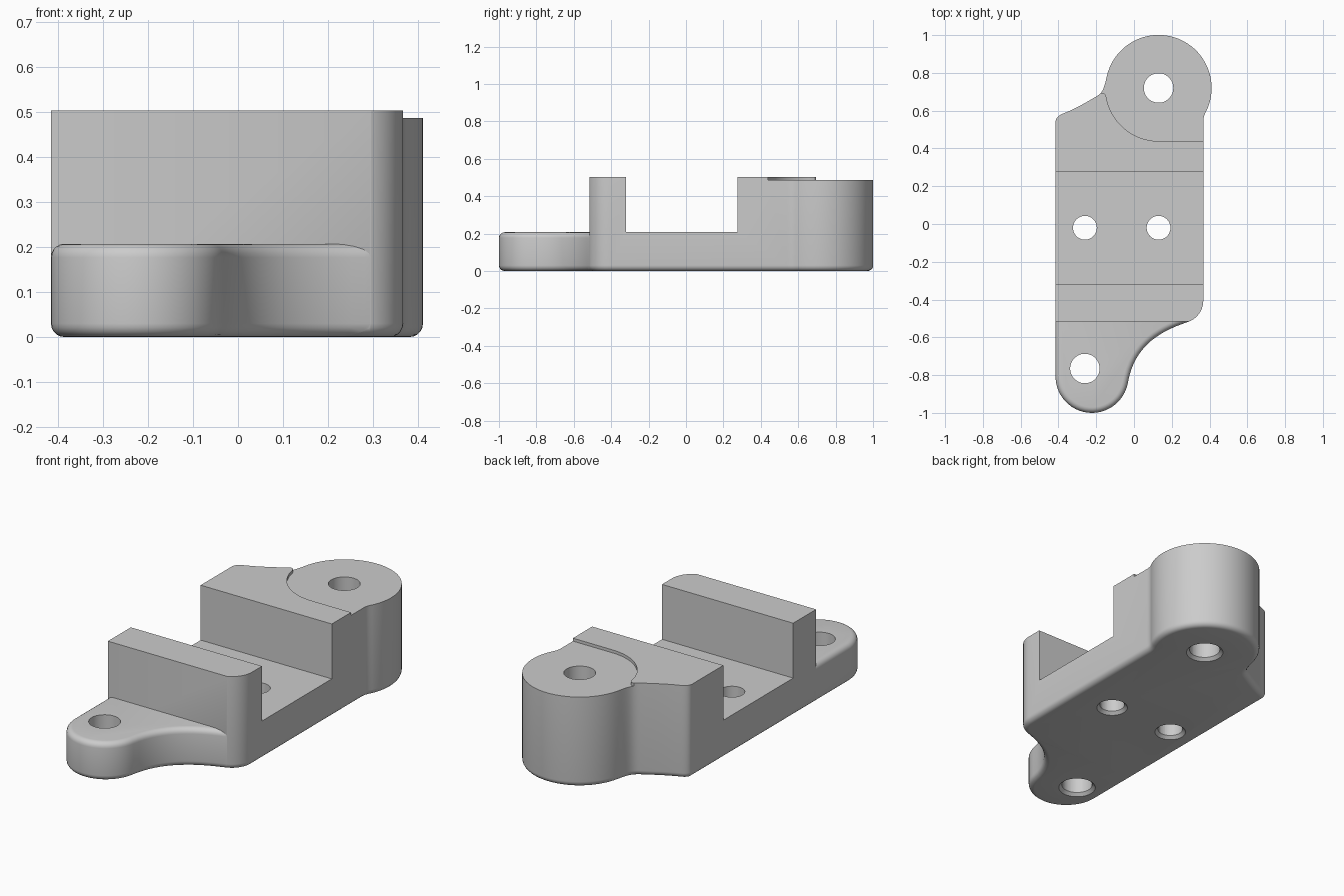
import bpy, bmesh
from math import cos, sin, radians
from mathutils import Vector
from mathutils.geometry import interpolate_bezier

if "Cube" in bpy.data.objects:
    bpy.data.objects.remove(bpy.data.objects["Cube"])

grey = bpy.data.materials.new("plain grey")
colour = (0.6, 0.6, 0.6, 1)
grey.diffuse_color = colour
grey.use_nodes = True
grey.node_tree.nodes["Principled BSDF"].inputs["Base Color"].default_value = colour

ROUND = 0.03          # edge rounding radius
PLATE, TOP = 0.207, 0.503
WALL_FRONT = -0.515
BOSS = (0.13, 0.72)


def arc(centre, r, start, end, n=24):
    angles = [radians(start + (end - start) * i / n) for i in range(n + 1)]
    return [(centre[0] + r * cos(a), centre[1] + r * sin(a)) for a in angles]


def blend(*points, n=10):
    """Interior points of a bezier blend, without its two ends."""
    curve = interpolate_bezier(*[Vector((*p, 0)) for p in points], n)
    return [(p.x, p.y) for p in curve[1:-1]]


def prism(name, outline, z0, z1, rounded=(), keep=0):
    """Extrude an outline, round the rims at the given heights, keep one side of the wall plane."""
    bm = bmesh.new()
    face = bm.faces.new([bm.verts.new((x, y, z0)) for x, y in outline])
    ext = bmesh.ops.extrude_face_region(bm, geom=[face])["geom"]
    bmesh.ops.translate(bm, vec=(0, 0, z1 - z0),
                        verts=[v for v in ext if isinstance(v, bmesh.types.BMVert)])
    rims = [e for e in bm.edges
            if any(all(abs(v.co.z - z) < 1e-5 for v in e.verts) for z in rounded)]
    if rims:
        bmesh.ops.bevel(bm, geom=rims, offset=ROUND, segments=5, profile=0.5,
                        affect='EDGES', clamp_overlap=False)
    if keep:
        geom = bm.verts[:] + bm.edges[:] + bm.faces[:]
        cut = bmesh.ops.bisect_plane(bm, geom=geom, plane_co=(0, WALL_FRONT, 0),
                                     plane_no=(0, 1, 0), clear_inner=keep > 0,
                                     clear_outer=keep < 0)["geom_cut"]
        bmesh.ops.contextual_create(bm, geom=[e for e in cut if isinstance(e, bmesh.types.BMEdge)])
    bmesh.ops.recalc_face_normals(bm, faces=bm.faces)
    return finish(name, bm)


def finish(name, bm):
    mesh = bpy.data.meshes.new(name)
    bm.to_mesh(mesh)
    bm.free()
    mesh.materials.append(grey)
    obj = bpy.data.objects.new(name, mesh)
    bpy.context.collection.objects.link(obj)
    return obj


def countersink(x, y, r):
    bm = bmesh.new()
    bmesh.ops.create_cone(bm, cap_ends=True, segments=48, radius1=r + 0.036,
                          radius2=r - 0.004, depth=0.04)
    bmesh.ops.translate(bm, verts=bm.verts, vec=(x, y, 0))
    return finish("countersink_cutter", bm)


def carve(obj, cutters):
    for cutter in cutters:
        mod = obj.modifiers.new("cut", 'BOOLEAN')
        mod.operation, mod.solver, mod.object = 'DIFFERENCE', 'EXACT', cutter
    graph = bpy.context.evaluated_depsgraph_get()
    mesh = bpy.data.meshes.new_from_object(obj.evaluated_get(graph))
    obj.modifiers.clear()
    obj.data = mesh
    for cutter in cutters:
        bpy.data.objects.remove(cutter)


def hole(x, y, r):
    return [prism("hole_cutter", arc((x, y), r, 0, 352.5, 47), -0.1, 1), countersink(x, y, r)]


# Plan outline, counter-clockwise from the left of the tongue
tongue_end = arc((-0.2225, -0.807), 0.193, 180, 349)
corner = arc((0.247, -0.405), 0.12, -73, 0, 10)
boss = arc(BOSS, 0.281, -24, 168, 40)
side, slope, shoulder = (0.367, 0.54), (-0.2, 0.675), (-0.375, 0.585)
edge = (-0.415, 0.54)
outline = (tongue_end
           + blend(tongue_end[-1], (0, -0.65), (0.13, -0.57), corner[0], n=16)
           + corner + [side]
           + blend(side, (0.367, 0.57), (0.374, 0.58), boss[0])
           + boss
           + blend(boss[-1], (-0.158, 0.72), (-0.165, 0.695), slope)
           + [slope] + blend(slope, (-0.26, 0.64), (-0.32, 0.605), shoulder)
           + [shoulder] + blend(shoulder, (-0.4, 0.575), (-0.415, 0.56), edge) + [edge])

# Low front tongue with rounded rims
tongue = prism("front_tongue", outline, 0, PLATE, (0, PLATE), keep=-1)
carve(tongue, hole(-0.26, -0.765, 0.078))

# Tall body with channel, boss recess and bolt holes
body = prism("main_body", outline, 0, TOP, (0,), keep=1)
channel = prism("channel_cutter", [(-1, -0.32), (1, -0.32), (1, 0.275), (-1, 0.275)], PLATE, 1)
recess_edge = arc(BOSS, 0.281, 270, 190, 24)
recess = prism("recess_cutter",
               [(0.6, 0.439)] + recess_edge
               + [(-0.153, 0.687), (-0.163, 0.694), (-0.178, 0.695), (-0.2, 0.688),
                  (-0.3, 0.8), (-0.3, 1.2), (0.6, 1.2)], 0.487, 1)
carve(body, [channel, recess] + hole(-0.26, -0.02, 0.063) + hole(0.13, -0.02, 0.063)
      + hole(*BOSS, 0.078))

# Smooth rounded surfaces, crisp machined edges
bpy.ops.object.select_all(action='DESELECT')
for part in (tongue, body):
    part.select_set(True)
bpy.context.view_layer.objects.active = body
bpy.ops.object.shade_smooth_by_angle(angle=radians(30))
